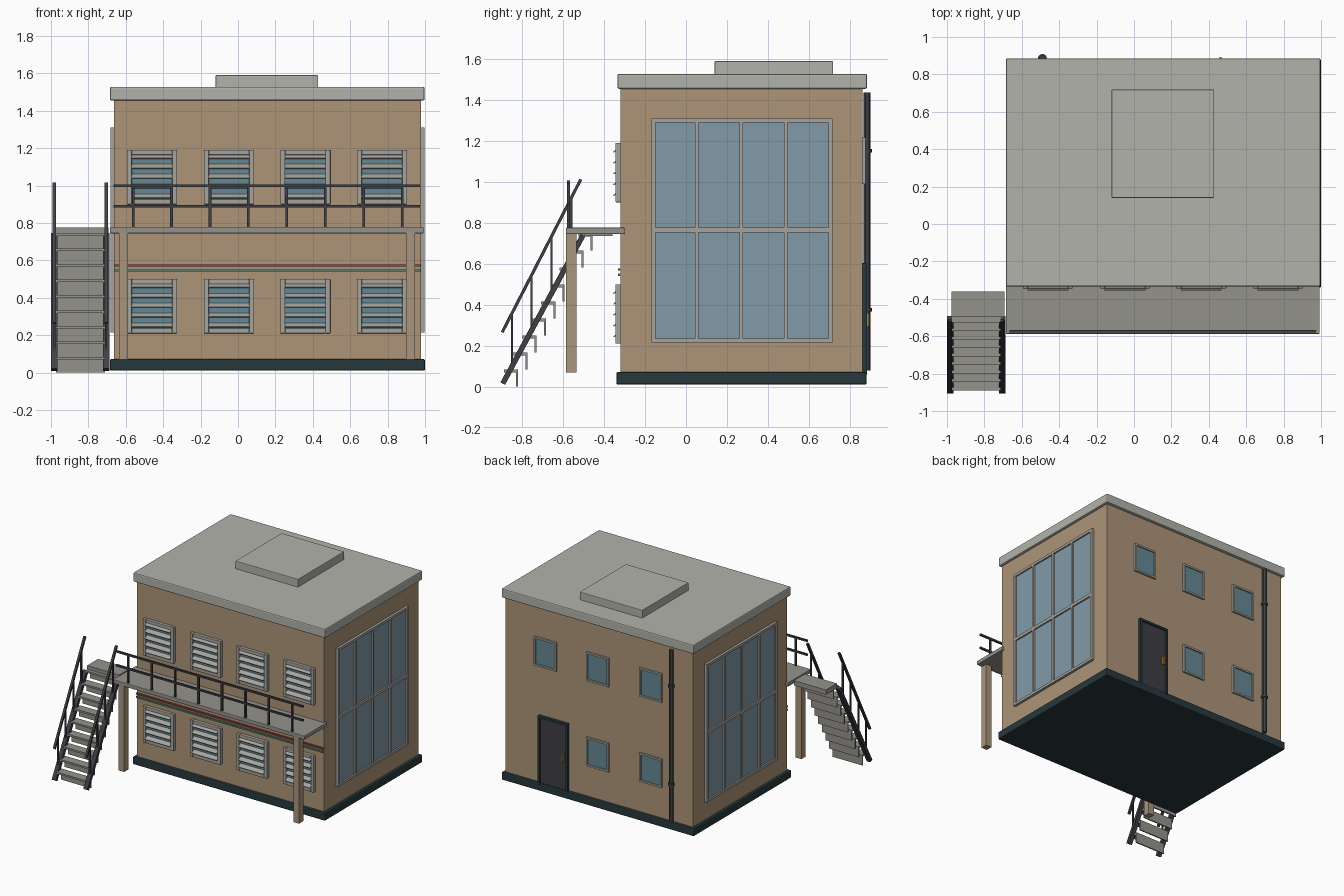
import bpy, bmesh, math
from mathutils import Vector, Matrix

if "Cube" in bpy.data.objects:
    bpy.data.objects.remove(bpy.data.objects["Cube"])


def material(name, r, g, b):
    m = bpy.data.materials.new(name)
    m.diffuse_color = (r, g, b, 1)
    m.use_nodes = True
    m.node_tree.nodes["Principled BSDF"].inputs["Base Color"].default_value = m.diffuse_color
    return m


TAN = material("tan_wall", 0.42, 0.30, 0.19)
POST = material("post_tan", 0.40, 0.30, 0.20)
STONE = material("concrete", 0.45, 0.45, 0.41)
STEP = material("step_grey", 0.30, 0.29, 0.26)
DARK = material("dark_plinth", 0.02, 0.04, 0.045)
METAL = material("dark_metal", 0.05, 0.05, 0.06)
FRAME = material("frame_grey", 0.38, 0.37, 0.34)
GLASS = material("glass", 0.22, 0.33, 0.39)
TEAL = material("teal_glass", 0.13, 0.25, 0.30)
RED = material("red_stripe", 0.35, 0.05, 0.05)
GREEN = material("green_stripe", 0.10, 0.22, 0.18)
BRASS = material("brass", 0.45, 0.22, 0.04)


def finish(name, bm, mat, bevel=0):
    me = bpy.data.meshes.new(name)
    bm.to_mesh(me)
    bm.free()
    ob = bpy.data.objects.new(name, me)
    bpy.context.collection.objects.link(ob)
    me.materials.append(mat)
    if bevel:
        mod = ob.modifiers.new("edge_bevel", "BEVEL")
        mod.width, mod.segments = bevel, 2
    return ob


def boxes(name, spans, mat, bevel=0):
    """One object from boxes given as (x0, x1, y0, y1, z0, z1)."""
    bm = bmesh.new()
    for x0, x1, y0, y1, z0, z1 in spans:
        m = Matrix.Translation(((x0 + x1) / 2, (y0 + y1) / 2, (z0 + z1) / 2))
        bmesh.ops.create_cube(bm, size=1, matrix=m @ Matrix.Diagonal((x1 - x0, y1 - y0, z1 - z0, 1)))
    return finish(name, bm, mat, bevel)


def bars(name, segments, width, depth, mat):
    """Square bars running between pairs of points."""
    bm = bmesh.new()
    for p, q in segments:
        p, q = Vector(p), Vector(q)
        d = q - p
        rot = d.to_track_quat("Z", "X" if abs(d.x) < 1e-6 else "Y").to_matrix().to_4x4()
        m = Matrix.Translation((p + q) / 2) @ rot
        bmesh.ops.create_cube(bm, size=1, matrix=m @ Matrix.Diagonal((width, depth, d.length, 1)))
    return finish(name, bm, mat)


def frame_spans(a0, a1, z0, z1, w):
    """Four border strips as (a0, a1, z0, z1) around an opening."""
    return [(a0, a0 + w, z0, z1), (a1 - w, a1, z0, z1),
            (a0 + w, a1 - w, z0, z0 + w), (a0 + w, a1 - w, z1 - w, z1)]


# Main block, plinth and roof
boxes("walls", [(-.663, .978, -.32, .862, .06, 1.46)], TAN)
boxes("plinth", [(-.685, 1, -.34, .882, .01, .072)], DARK, .008)
boxes("roof_slab", [(-.685, .998, -.335, .885, 1.455, 1.528)], STONE, .008)
boxes("roof_hatch", [(-.12, .428, .14, .718, 1.52, 1.59)], STONE, .004)

# Large glazed walls on both sides
for side, x, s in (("right", .978, 1), ("left", -.663, -1)):
    def sx(a, b):
        return tuple(sorted((x + s * a, x + s * b)))
    boxes(side + "_glazing", [(*sx(-.005, .008), -.16, .708, .22, 1.30)], GLASS)
    strips = frame_spans(-.168, .715, .215, 1.31, .02)
    strips += [(y - .008, y + .008, .235, 1.29) for y in (.052, .27, .487)]
    strips.append((-.148, .695, .753, .777))
    boxes(side + "_glazing_frame", [(*sx(-.005, .02), *st) for st in strips], FRAME)

# Front windows with louvres
for i, cx in enumerate((-.46, -.048, .36, .77)):
    for floor, z0 in (("lower", .21), ("upper", .90)):
        n = f"{floor}_front_window_{i + 1}"
        z1 = z0 + .29
        boxes(n + "_pane", [(cx - .12, cx + .12, -.326, -.31, z0 + .01, z1 - .01)], TEAL)
        boxes(n + "_frame", [(a, b, -.344, -.315, c, d) for a, b, c, d in
                             frame_spans(cx - .134, cx + .134, z0, z1, .026)], FRAME, .003)
        bm = bmesh.new()
        for k in range(5):
            m = Matrix.Translation((cx, -.34, z0 + .043 + k * .053)) @ Matrix.Rotation(math.radians(35), 4, "X")
            bmesh.ops.create_cube(bm, size=1, matrix=m @ Matrix.Diagonal((.218, .034, .006, 1)))
        finish(n + "_louvres", bm, FRAME)

# Stripes along the front
boxes("red_stripe", [(-.663, .975, -.333, -.315, .567, .578)], RED)
boxes("green_stripe", [(-.663, .975, -.333, -.315, .540, .552)], GREEN)

# Rear windows: three above, two below
for i, (cx, z0) in enumerate([(.625, .99), (.166, .99), (-.30, .99), (.166, .315), (-.30, .315)]):
    n = f"rear_window_{i + 1}"
    boxes(n + "_pane", [(cx - .09, cx + .09, .855, .868, z0 + .01, z0 + .22)], TEAL)
    boxes(n + "_frame", [(a, b, .855, .877, c, d) for a, b, c, d in
                         frame_spans(cx - .098, cx + .098, z0, z0 + .228, .014)], FRAME)

# Rear door
boxes("rear_door", [(.435, .665, .855, .872, .06, .59)], METAL)
boxes("rear_door_frame", [(.42, .437, .855, .885, .06, .605), (.663, .68, .855, .885, .06, .605),
                          (.437, .663, .855, .885, .588, .605)], DARK)
boxes("door_handle", [(.457, .469, .87, .893, .295, .36)], BRASS)

# Downpipe with collars
bm = bmesh.new()
for r, z0, z1 in ((.017, .08, 1.437), (.024, 1.143, 1.16), (.024, .366, .384)):
    bmesh.ops.create_cone(bm, cap_ends=True, segments=12, radius1=r, radius2=r, depth=z1 - z0,
                          matrix=Matrix.Translation((-.49, .885, (z0 + z1) / 2)))
pipe = finish("downpipe", bm, METAL)
bpy.context.view_layer.objects.active = pipe
pipe.select_set(True)
bpy.ops.object.shade_smooth_by_angle()

# Balcony deck, posts and railing
boxes("balcony_deck", [(-.685, .993, -.587, -.30, .745, .777)], STEP, .005)
boxes("balcony_posts", [(x, x + .05, -.587, -.535, .07, .75) for x in (-.637, .897)], POST)
RY = -.573
rails = [((-.665, RY, z), (.973, RY, z)) for z in (1.0, .89)]
uprights = [((-.561 + i * .2055, RY, .77), (-.561 + i * .2055, RY, 1.0)) for i in range(8)]
bars("balcony_railing", rails + uprights, .014, .014, METAL)

# Outside staircase
boxes("stair_landing", [(-.975, -.693, -.497, -.36, .737, .775)], STEP)
treads, risers = [], []
for k in range(1, 10):
    y, z = -.89 + .0455 * (k - 1), .083 * k
    treads.append((-.972, -.712, y, y + .07, z - .014, z))
    risers.append((-.972, -.712, y + .06, y + .07, z - .083, z - .014))
boxes("stair_treads", treads, STEP)
boxes("stair_risers", risers, STEP)
bars("stair_stringers", [((x, -.895, .015), (x, -.503, .74)) for x in (-.982, -.705)], .026, .034, METAL)
hand, balusters = [], []
for x in (-.982, -.705):
    hand.append((( x, -.898, .265), (x, -.514, 1.012)))
    for y in (-.85, -.755, -.657, -.56):
        top = .265 + (y + .898) * 1.945
        balusters.append(((x, y, .01 + (y + .895) * 1.85), (x, y, top)))
bars("stair_handrails", hand, .015, .018, METAL)
bars("stair_balusters", balusters, .011, .011, METAL)
